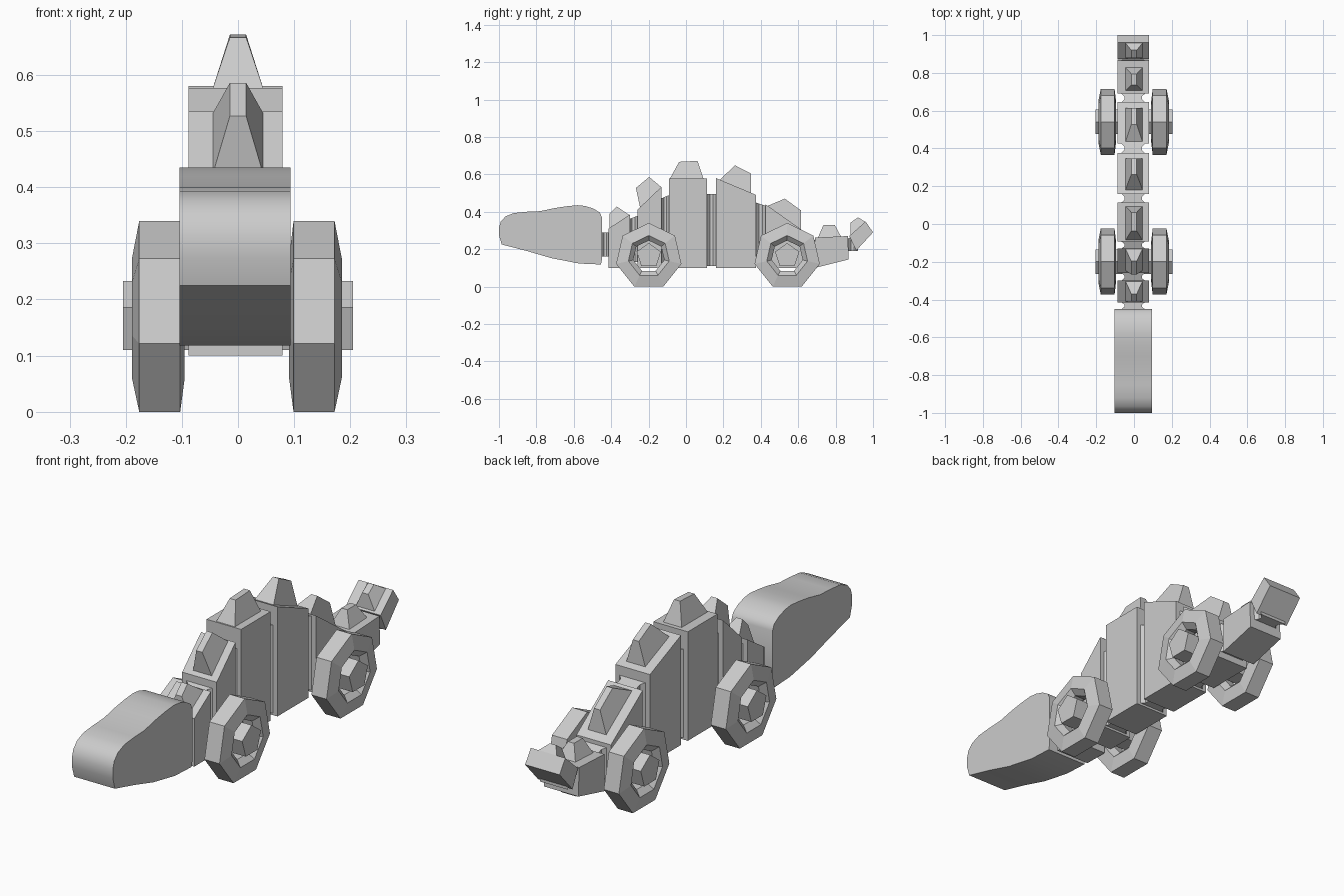
import bpy, bmesh
from math import sin, cos, pi

if "Cube" in bpy.data.objects:
    bpy.data.objects.remove(bpy.data.objects["Cube"])


def make(name, verts, faces):
    me = bpy.data.meshes.new(name)
    me.from_pydata(verts, [], faces)
    bm = bmesh.new()
    bm.from_mesh(me)
    bmesh.ops.recalc_face_normals(bm, faces=bm.faces)
    bm.to_mesh(me)
    bm.free()
    ob = bpy.data.objects.new(name, me)
    bpy.context.collection.objects.link(ob)
    return ob


def loft(name, rings, caps=True):
    """Skin a list of equal-sized vertex rings; without caps it closes on itself."""
    n, m = len(rings[0]), len(rings)
    verts = [v for r in rings for v in r]
    faces = []
    for i in range(m - 1 if caps else m):
        k = (i + 1) % m
        for j in range(n):
            q = (j + 1) % n
            faces.append((i * n + j, i * n + q, k * n + q, k * n + j))
    if caps:
        faces += [tuple(range(n)), tuple(range((m - 1) * n, m * n))]
    return make(name, verts, faces)


def slab(name, profile, x0=-0.088, x1=0.079):
    return loft(name, [[(x, y, z) for y, z in profile] for x in (x0, x1)])


# head: smooth side profile
head = slab("head", [
    (-1.0, .315), (-1.0, .275), (-.985, .225), (-.85, .19), (-.72, .152), (-.57, .123),
    (-.455, .118), (-.45, .14), (-.45, .37), (-.46, .395), (-.495, .417), (-.54, .431),
    (-.58, .435), (-.64, .429), (-.7, .42), (-.78, .403), (-.85, .4), (-.92, .393),
    (-.965, .375), (-.99, .348)], -.104, .094)
bpy.context.view_layer.objects.active = head
head.select_set(True)
bpy.ops.object.shade_smooth_by_angle(angle=0.7)
head.select_set(False)

# body segments from neck to tail tip
segments = {
    "neck": [(-.415, .1), (-.3, .1), (-.3, .385), (-.415, .31)],
    "shoulder": [(-.26, .1), (-.13, .1), (-.13, .535), (-.26, .41)],
    "chest": [(-.092, .1), (.113, .1), (.113, .577), (-.092, .577)],
    "belly": [(.16, .1), (.375, .1), (.375, .49), (.16, .58)],
    "hip": [(.425, .1), (.645, .1), (.645, .285), (.425, .44)],
    "tail": [(.69, .1), (.87, .145), (.865, .27), (.69, .262)],
    "tail_tip": [(.91, .192), (1.0, .29), (.96, .348), (.873, .27)],
}
for name, p in segments.items():
    slab(name + "_segment", p)

# connectors: waisted links (y0, y1, bottom, top at y0, top at y1)
links = [(-.455, -.41, .16, .29, .29), (-.305, -.255, .13, .36, .38),
         (-.135, -.088, .11, .47, .49), (.108, .165, .11, .495, .495),
         (.37, .43, .11, .45, .43), (.64, .695, .13, .27, .245),
         (.86, .92, .19, .25, .30)]
for i, (y0, y1, b, t0, t1) in enumerate(links):
    rings = []
    for f, w in ((0, .068), (.35, .047), (.65, .047), (1, .068)):
        y, t = y0 + (y1 - y0) * f, t0 + (t1 - t0) * f
        c = -.0045
        rings.append([(c - w, y, b), (c + w, y, b), (c + w, y, t), (c - w, y, t)])
    loft(f"link_{i + 1}", rings)

# back plates: tapered blocks (base start, base end, top start, top end)
plates = [
    ((-.41, .31), (-.3, .38), (-.41, .388), (-.37, .428)),
    ((-.245, .42), (-.13, .53), (-.268, .527), (-.197, .586)),
    ((-.088, .573), (.095, .573), (-.037, .667), (.062, .672)),
    ((.18, .57), (.347, .5), (.262, .648), (.347, .605)),
    ((.433, .43), (.615, .3), (.528, .47), (.615, .407)),
    ((.705, .26), (.83, .265), (.735, .33), (.795, .33)),
    ((.88, .275), (.96, .345), (.88, .342), (.92, .37)),
]
for i, (a, b, c, d) in enumerate(plates):
    rings = []
    for (p, q), w in (((a, b), .046), ((c, d), .0145)):
        rings.append([(-w, *p), (w, *p), (w, *q), (-w, *q)])
    loft(f"back_plate_{i + 1}", rings)


def ring(x, r, n, y, z):
    return [(x, y + r * sin(2 * pi * k / n), z + r * cos(2 * pi * k / n)) for k in range(n)]


# seven-sided wheels with open centres, five-sided axles
section = [(.101, .179), (.174, .179), (.187, .112), (.163, .085), (.115, .085), (.093, .112)]
for pos, y in (("front", -.199), ("rear", .541)):
    loft(pos + "_axle", [ring(x, .068, 5, y, .165) for x in (-.205, .205)])
    for side, s in (("left", -1), ("right", 1)):
        loft(f"{pos}_{side}_wheel", [ring(s * x - .002, r, 7, y, .161) for x, r in section], caps=False)
